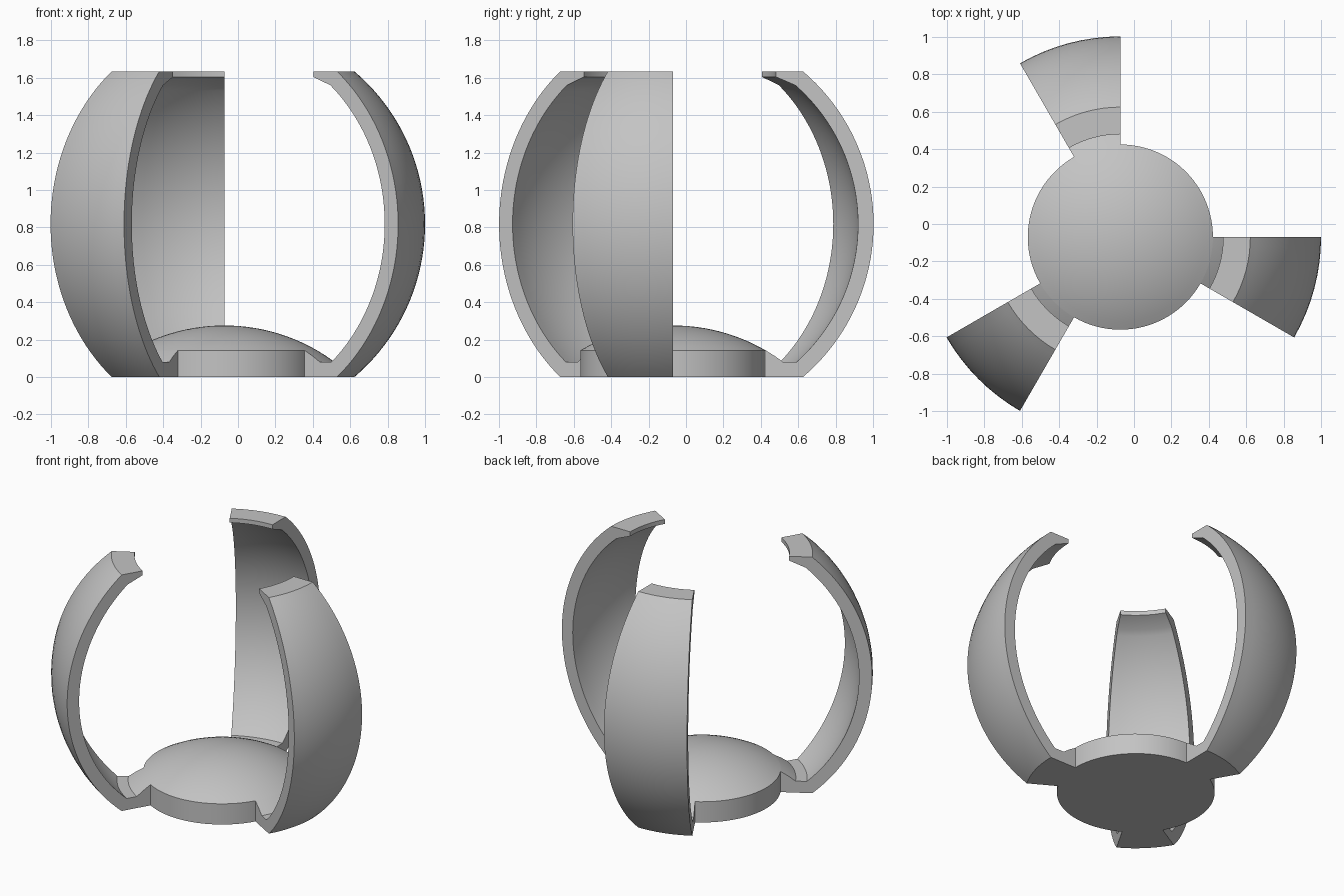
import bpy, bmesh
from math import sqrt, radians, asin, cos, sin
from mathutils import Vector

cube = bpy.data.objects.get("Cube")
if cube:
    bpy.data.objects.remove(cube, do_unlink=True)

CENTRE = Vector((-0.073, -0.07, 0))   # axis of the holder
HEIGHT = 1.635
MID = HEIGHT / 2
OUTER, INNER = 1.073, 0.99            # shell radii
BASE_R, DOME_R, DOME_TOP = 0.495, 0.99, 0.276
FLOOR = 0.08

grey = bpy.data.materials.new("plain grey")
grey.use_nodes = True
colour = (0.55, 0.55, 0.55, 1)
grey.diffuse_color = colour
grey.node_tree.nodes["Principled BSDF"].inputs["Base Color"].default_value = colour


def dome_z(r):
    return DOME_TOP - DOME_R + sqrt(DOME_R ** 2 - r ** 2)


def shell_arc(radius, z0, z1, steps):
    """Points (r, z) on a sphere about the mid height, from z0 to z1."""
    a0, a1 = asin((z0 - MID) / radius), asin((z1 - MID) / radius)
    angles = [a0 + (a1 - a0) * i / steps for i in range(steps + 1)]
    return [(radius * cos(a), MID + radius * sin(a)) for a in angles]


def lathe(name, profile, start, sweep, steps, closed):
    """Turn an (r, z) profile about the axis; closed profiles get end caps."""
    bm = bmesh.new()
    a = radians(start)
    verts = [bm.verts.new((r * cos(a), r * sin(a), z)) for r, z in profile]
    edges = [bm.edges.new(pair) for pair in zip(verts, verts[1:])]
    if closed:
        edges.append(bm.edges.new((verts[-1], verts[0])))
    res = bmesh.ops.spin(bm, geom=verts + edges, cent=(0, 0, 0), axis=(0, 0, 1),
                         angle=radians(sweep), steps=steps)
    if closed:
        bm.faces.new(verts)
        bmesh.ops.holes_fill(bm, edges=[e for e in res["geom_last"]
                                        if isinstance(e, bmesh.types.BMEdge)])
    bmesh.ops.remove_doubles(bm, verts=bm.verts, dist=0.0001)
    bmesh.ops.recalc_face_normals(bm, faces=bm.faces)
    mesh = bpy.data.meshes.new(name)
    bm.to_mesh(mesh)
    bm.free()
    mesh.materials.append(grey)
    obj = bpy.data.objects.new(name, mesh)
    obj.location = CENTRE
    bpy.context.collection.objects.link(obj)
    bpy.ops.object.select_all(action='DESELECT')
    obj.select_set(True)
    bpy.context.view_layer.objects.active = obj
    bpy.ops.object.shade_smooth_by_angle(angle=radians(20))
    return obj


# Domed round base
dome = [(BASE_R * i / 12, dome_z(BASE_R * i / 12)) for i in range(13)]
lathe("domed_base", dome + [(BASE_R, 0), (0, 0)], 0, 360, 96, False)

# Curved arm section: foot, outer shell, top lip, inner shell, gutter, dome edge
arm = [(BASE_R, 0)]
arm += shell_arc(OUTER, 0, HEIGHT, 40)
arm += [(0.55, HEIGHT), (0.55, 1.605)]
arm += shell_arc(INNER, 1.56, FLOOR, 40)
arm += [(0.59, FLOOR), (0.545, dome_z(0.545)), (BASE_R, dome_z(BASE_R))]

for label, start in (("left", -30), ("back", 90), ("right", 210)):
    lathe(label + "_arm", arm, start, 30, 8, True)
